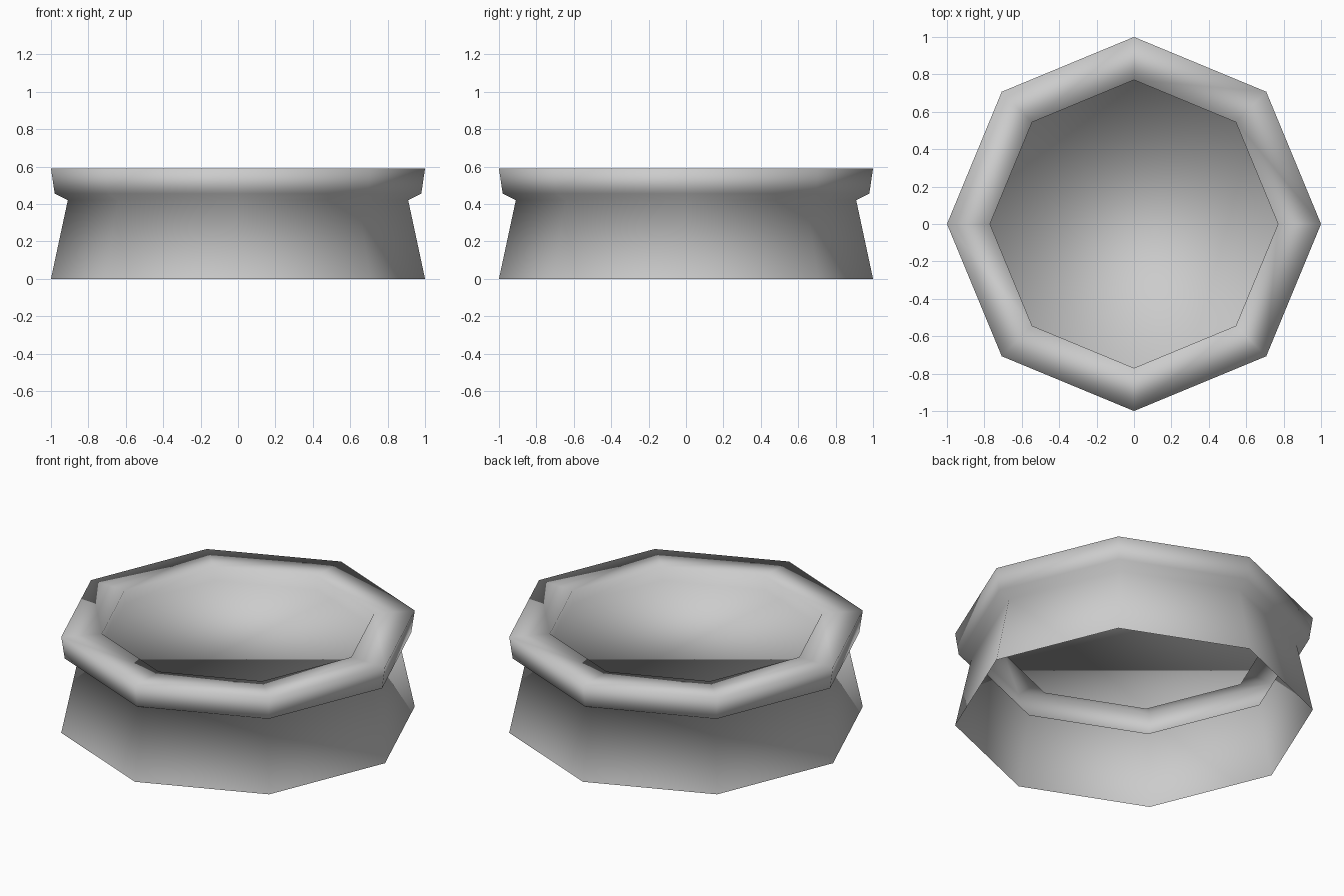
import bpy, bmesh, math

if "Cube" in bpy.data.objects:
    bpy.data.objects.remove(bpy.data.objects["Cube"])

SIDES = 8
# (radius, height) from the open foot, over the rim, down to the recessed floor
PROFILE = [(1.0, 0.0), (0.91, 0.42), (0.98, 0.455), (1.0, 0.59),
           (0.77, 0.59), (0.775, 0.50)]

grey = bpy.data.materials.new("plain_grey")
grey.diffuse_color = (0.6, 0.6, 0.6, 1)
grey.use_nodes = True
grey.node_tree.nodes["Principled BSDF"].inputs["Base Color"].default_value = grey.diffuse_color

bm = bmesh.new()
rings = []
for r, z in PROFILE:
    rings.append([bm.verts.new((r * math.cos(i * math.tau / SIDES),
                                r * math.sin(i * math.tau / SIDES), z))
                  for i in range(SIDES)])

# flared wall, collar and rim
for a, b in zip(rings, rings[1:]):
    for i in range(SIDES):
        j = (i + 1) % SIDES
        bm.faces.new((a[i], a[j], b[j], b[i]))

# recessed floor closing the rim
bm.faces.new(rings[-1])

for f in bm.faces:
    f.smooth = True

mesh = bpy.data.meshes.new("octagonal_dish")
bm.to_mesh(mesh)
bm.free()
mesh.materials.append(grey)
dish = bpy.data.objects.new("octagonal_dish", mesh)
bpy.context.collection.objects.link(dish)
